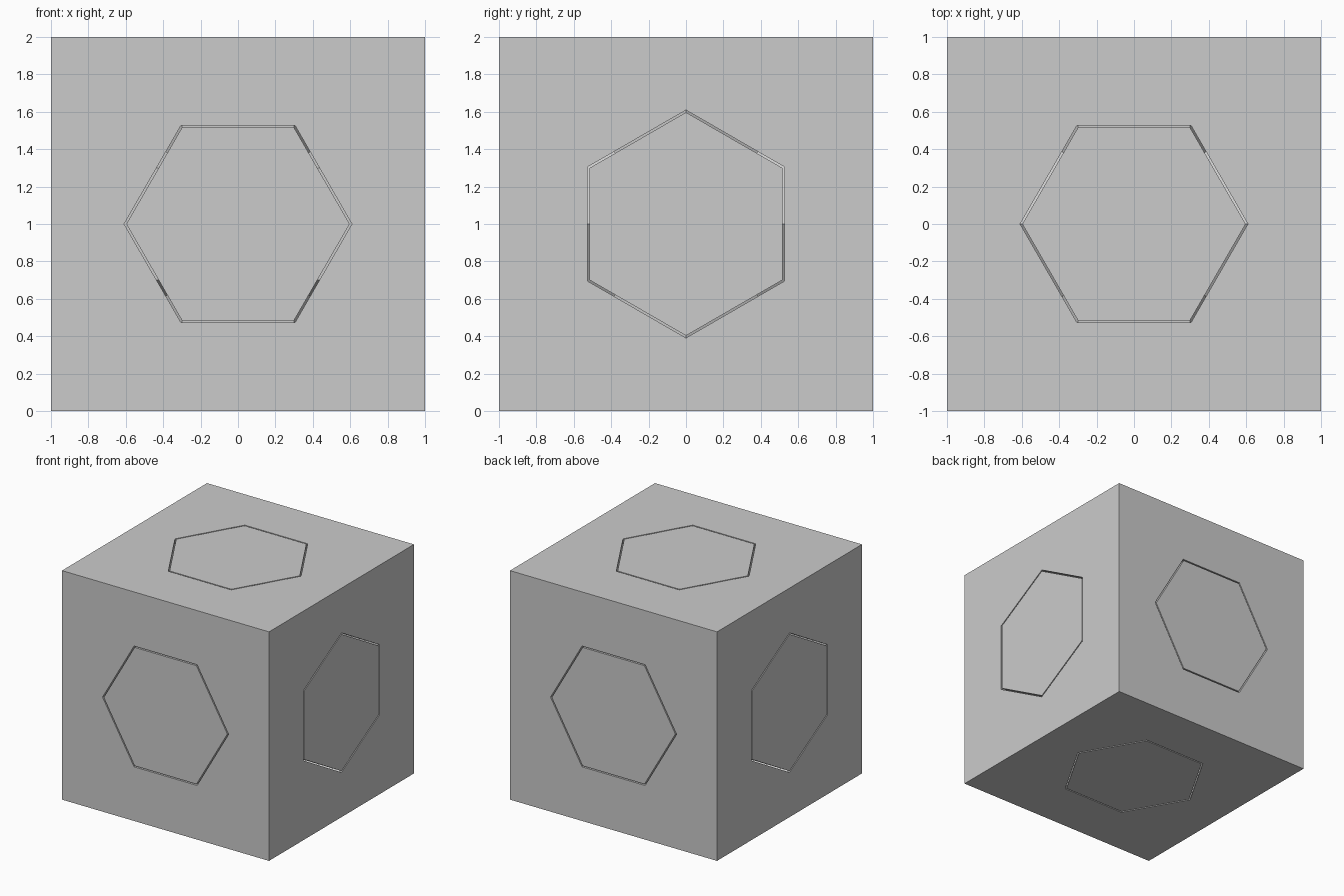
import bpy, bmesh
from math import cos, sin, pi
from mathutils import Vector

if "Cube" in bpy.data.objects:
    bpy.data.objects.remove(bpy.data.objects["Cube"])

CENTRE = Vector((0, 0, 1))
X, Y, Z = Vector((1, 0, 0)), Vector((0, 1, 0)), Vector((0, 0, 1))


def hex_prism(name, axis, point_dir, radius, half):
    """Hexagonal bar along axis, with two corners on point_dir."""
    side = axis.cross(point_dir)
    bm = bmesh.new()
    ring = [bm.verts.new(CENTRE - axis * half
                         + point_dir * (radius * cos(i * pi / 3))
                         + side * (radius * sin(i * pi / 3))) for i in range(6)]
    base = bm.faces.new(ring)
    ext = bmesh.ops.extrude_face_region(bm, geom=[base], use_keep_orig=True)
    top = [g for g in ext["geom"] if isinstance(g, bmesh.types.BMVert)]
    bmesh.ops.translate(bm, verts=top, vec=axis * (2 * half))
    bmesh.ops.recalc_face_normals(bm, faces=bm.faces)
    mesh = bpy.data.meshes.new(name)
    bm.to_mesh(mesh)
    bm.free()
    obj = bpy.data.objects.new(name, mesh)
    bpy.context.collection.objects.link(obj)
    return obj


# Outer block
bpy.ops.mesh.primitive_cube_add(size=2, location=CENTRE)
block = bpy.context.object
block.name = "outer_block"

# Three crossing hexagonal bars, each in a slightly larger through-hole
for label, axis, point_dir in (("front_back", Y, X),
                               ("left_right", X, Z),
                               ("top_bottom", Z, X)):
    hex_prism(label + "_bar", axis, point_dir, 0.597, 1.0)
    cutter = hex_prism(label + "_hole_cutter", axis, point_dir, 0.609, 1.5)
    cutter.hide_render = True
    cutter.hide_viewport = True
    mod = block.modifiers.new(label + "_hole", 'BOOLEAN')
    mod.operation = 'DIFFERENCE'
    mod.solver = 'EXACT'
    mod.object = cutter
